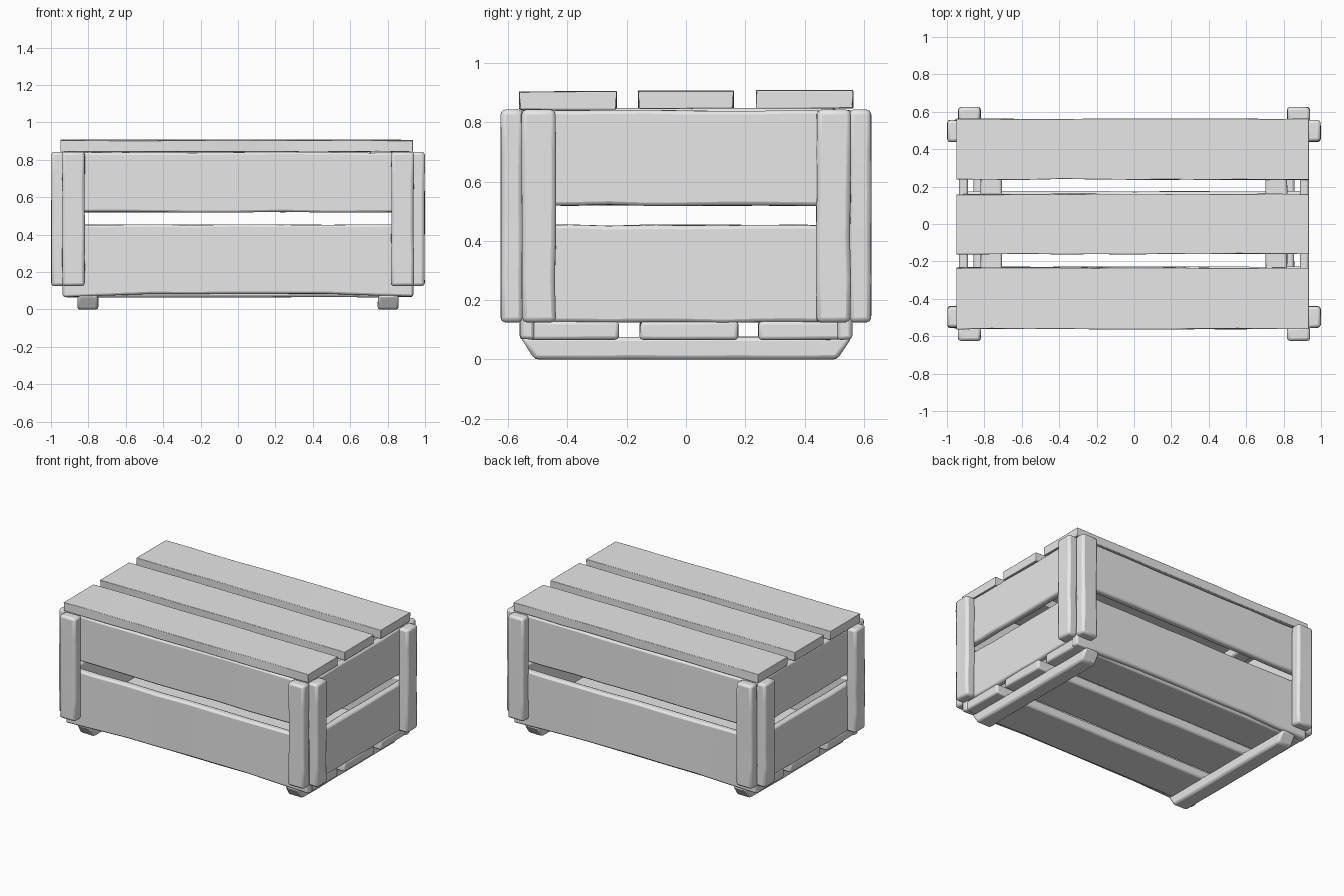
import bpy
import bmesh
import random
from mathutils import Vector

random.seed(4)

cube = bpy.data.objects.get("Cube")
if cube:
    bpy.data.objects.remove(cube, do_unlink=True)

GREY = (0.8, 0.8, 0.8, 1.0)
wood = bpy.data.materials.new("plain_grey_wood")
wood.diffuse_color = GREY
wood.use_nodes = True
wood.node_tree.nodes["Principled BSDF"].inputs["Base Color"].default_value = GREY


def plank(name, x, y, z, bevel=0.012, cuts=7, wobble=0.003, arch=0.0, taper=0.0):
    """Box between the given ranges, with slightly uneven long edges."""
    low, high = Vector((x[0], y[0], z[0])), Vector((x[1], y[1], z[1]))
    size, mid = high - low, (low + high) / 2
    order = sorted(range(3), key=lambda i: size[i])
    thin, wide, long = order
    bm = bmesh.new()
    bmesh.ops.create_cube(bm, size=1)
    for v in bm.verts:
        v.co = Vector(c * s for c, s in zip(v.co, size)) + mid
    # chamfered underside at both ends
    if taper:
        for v in bm.verts:
            if v.co.z < mid.z:
                v.co[long] -= taper if v.co[long] > mid[long] else -taper
    runs = [e for e in bm.edges
            if abs(e.verts[0].co[long] - e.verts[1].co[long]) > size[long] * 0.5]
    bmesh.ops.subdivide_edges(bm, edges=runs, cuts=cuts, use_grid_fill=True)
    # hand-worn edges and a gently hollowed lower edge
    for v in bm.verts:
        t = (v.co[long] - mid[long]) / (size[long] / 2)
        if arch and v.co.z < mid.z:
            v.co.z += arch * max(0, 1 - t * t)
        v.co[wide] += random.uniform(-wobble, wobble)
        v.co[thin] += random.uniform(-wobble, wobble) * 0.4
    bmesh.ops.recalc_face_normals(bm, faces=bm.faces)
    mesh = bpy.data.meshes.new(name)
    bm.to_mesh(mesh)
    bm.free()
    mesh.materials.append(wood)
    obj = bpy.data.objects.new(name, mesh)
    bpy.context.collection.objects.link(obj)
    mod = obj.modifiers.new("worn_edges", "BEVEL")
    mod.width = bevel
    mod.segments = 2
    mod.limit_method = "ANGLE"
    mod.angle_limit = 0.7
    bpy.ops.object.select_all(action="DESELECT")
    obj.select_set(True)
    bpy.context.view_layer.objects.active = obj
    bpy.ops.object.shade_smooth_by_angle(angle=0.6)
    return obj


def span(side, inner, outer):
    """Range from inner to outer on the given side of the centre."""
    return tuple(sorted((side * inner, side * outer)))


# Wall boards: a lower and an upper one on every side
LEVELS = {"lower": (0.068, 0.453), "upper": (0.52, 0.84)}
for level, z in LEVELS.items():
    for side, label in ((-1, "front"), (1, "back")):
        plank(f"{label}_{level}_board", (-0.937, 0.937), span(side, 0.51, 0.56), z,
              arch=0.018 if level == "lower" else 0)
    for side, label in ((-1, "right"), (1, "left")):
        z_end = (0.125, z[1]) if level == "lower" else z
        plank(f"{label}_{level}_board", span(side, 0.888, 0.935), (-0.515, 0.515), z_end)

# Corner battens: one on each face of every corner
for sx, xl in ((-1, "right"), (1, "left")):
    for sy, yl in ((-1, "front"), (1, "back")):
        plank(f"{yl}_{xl}_long_side_batten", span(sx, 0.82, 0.94), span(sy, 0.55, 0.625),
              (0.125, 0.843), bevel=0.016, cuts=4)
        plank(f"{yl}_{xl}_end_batten", span(sx, 0.925, 0.998), span(sy, 0.44, 0.555),
              (0.125, 0.843), bevel=0.016, cuts=4)

# Floor planks, separated by two gaps
for label, y in (("front", (-0.53, -0.228)), ("middle", (-0.155, 0.175)),
                 ("back", (0.245, 0.53))):
    plank(f"{label}_floor_plank", (-0.93, 0.93), y, (0.066, 0.13))

# Skids below the floor and cross battens below the lid
for side, label in ((-1, "right"), (1, "left")):
    plank(f"{label}_skid", span(side, 0.748, 0.858), (-0.56, 0.56), (0.0, 0.076),
          bevel=0.014, cuts=5, wobble=0.002, taper=0.05)
    plank(f"{label}_lid_batten", span(side, 0.705, 0.82), (-0.505, 0.505), (0.785, 0.848))

# Lid planks
for label, y, dz in (("front", (-0.562, -0.235), 0.0), ("middle", (-0.16, 0.16), 0.003),
                     ("back", (0.238, 0.562), 0.004)):
    plank(f"{label}_lid_plank", (-0.95, 0.935), y, (0.843 + dz, 0.904 + dz),
          bevel=0.003, cuts=9, wobble=0.003)
